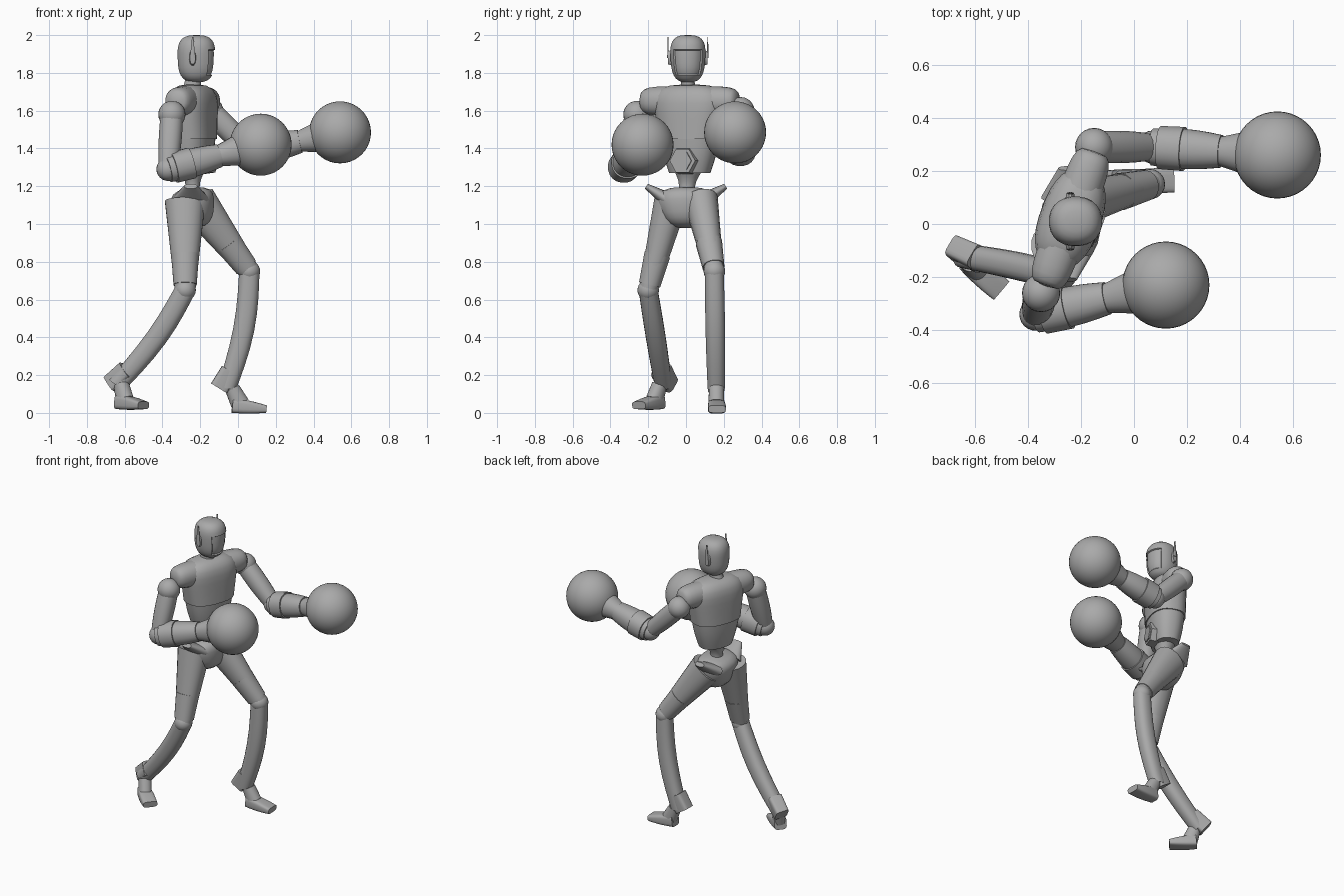
import bpy, bmesh, math
from mathutils import Vector

cube = bpy.data.objects.get("Cube")
if cube:
    bpy.data.objects.remove(cube)

COLOUR = (0.4, 0.4, 0.4, 1)
grey = bpy.data.materials.new("plain_grey")
grey.use_nodes = True
grey.diffuse_color = COLOUR
grey.node_tree.nodes["Principled BSDF"].inputs["Base Color"].default_value = COLOUR

ACROSS, UP = Vector((0, 1, 0)), Vector((0, 0, 1))
YAW = math.radians(-20)
CHEST_SIDE = Vector((-math.sin(YAW), math.cos(YAW), 0))
CHEST_FRONT = Vector((math.cos(YAW), math.sin(YAW), 0))


def at(x, y, z=0.0):
    return Vector((x, y, z))


def oval(radius, depth=None):
    """Cross-section half sizes: sideways, then front to back."""
    return Vector((radius, radius if depth is None else depth))


def finish(name, bm):
    bmesh.ops.recalc_face_normals(bm, faces=bm.faces)
    mesh = bpy.data.meshes.new(name)
    bm.to_mesh(mesh)
    bm.free()
    mesh.materials.append(grey)
    ob = bpy.data.objects.new(name, mesh)
    bpy.context.collection.objects.link(ob)
    bpy.ops.object.select_all(action='DESELECT')
    ob.select_set(True)
    bpy.context.view_layer.objects.active = ob
    bpy.ops.object.shade_smooth_by_angle(angle=math.radians(40))


def limb_mesh(start, end, first, last, side=ACROSS, bulge=0.0, bend=None,
              closed="", cap=3, power=2.2, sides=20, steps=10):
    """Tapered tube whose section is a superellipse; closed ends are domed."""
    bm = bmesh.new()
    axis = (end - start).normalized()
    u = (side - axis * side.dot(axis)).normalized()
    v = axis.cross(u)
    loops = []
    for step in range(steps + 1):
        s = -math.cos(math.pi * step / steps)
        t = (1 + s) / 2
        arc = math.sin(math.pi * t)
        size = first.lerp(last, t) + oval(bulge * arc)
        if closed == "both" or (closed == "top" and s > 0):
            size *= max(0.1, max(0, 1 - abs(s) ** cap) ** (1 / cap))
        centre = start.lerp(end, t)
        if bend:
            centre += bend * arc
        loop = []
        for k in range(sides):
            angle = math.tau * (k + 0.5) / sides
            c, d = (math.copysign(abs(w) ** (2 / power), w) for w in (math.cos(angle), math.sin(angle)))
            loop.append(bm.verts.new(centre + u * c * size.x + v * d * size.y))
        loops.append(loop)
    for low, high in zip(loops, loops[1:]):
        for k in range(sides):
            n = (k + 1) % sides
            bm.faces.new((low[k], low[n], high[n], high[k]))
    bm.faces.new(loops[0][::-1])
    bm.faces.new(loops[-1])
    return bm


def limb(name, *args, **options):
    finish(name, limb_mesh(*args, **options))


def ball(name, centre, radius, segments=24):
    bm = bmesh.new()
    bmesh.ops.create_uvsphere(bm, u_segments=segments, v_segments=segments // 2, radius=radius)
    bmesh.ops.translate(bm, verts=bm.verts, vec=centre)
    finish(name, bm)


# Head with a sunken visor
crown, chin = at(-0.22, 0.01, 2), at(-0.22, 0.01, 1.75)
head = limb_mesh(chin, crown, oval(0.085, 0.095), oval(0.1, 0.105), closed="both", sides=24, steps=16)
bmesh.ops.recalc_face_normals(head, faces=head.faces)
head.normal_update()
visor = [f for f in head.faces if f.normal.x > 0.5 and 1.79 < f.calc_center_median().z < 1.93]
bmesh.ops.inset_region(head, faces=visor, thickness=0.004, depth=-0.008)
finish("head", head)

# Ear pods with upright antennae
for label, sign in (("left", 1), ("right", -1)):
    ear = at(-0.24, 0.01 + sign * 0.08, 1.88)
    rim = ear + ACROSS * sign * 0.025
    limb(label + "_ear", ear, rim, oval(0.045, 0.02), oval(0.035, 0.015), side=UP, sides=12)
    limb(label + "_antenna", rim, rim + UP * 0.11, oval(0.005, 0.015), oval(0.002, 0.004), sides=8)

# Neck and turned torso
torso = at(-0.24, 0.02)


def level(z):
    return torso + UP * z


limb("neck", at(-0.25, 0.01, 1.68), at(-0.23, 0.01, 1.8), oval(0.05, 0.06), oval(0.04, 0.045), bulge=-0.008)
limb("chest", level(1.45), level(1.74), oval(0.165, 0.115), oval(0.21, 0.115),
     side=CHEST_SIDE, closed="top", power=2.5, sides=28)
limb("abdomen", level(1.27), level(1.45), oval(0.11, 0.078), oval(0.158, 0.108),
     side=CHEST_SIDE, bulge=0.005, power=2.4, sides=28)
reach = CHEST_SIDE * 0.27
limb("shoulder_yoke", level(1.65) - reach, level(1.65) + reach, oval(0.08), oval(0.08),
     side=UP, closed="both", cap=5, steps=16)
belly = level(1.335) + CHEST_FRONT * 0.06
for name, size, depth in (("belly_frame", 0.08, 0.055), ("belly_hexagon", 0.058, 0.062)):
    limb(name, belly, belly + CHEST_FRONT * depth, oval(size), oval(size * 0.9),
         side=UP, power=2, sides=6, steps=1)
limb("waist", at(-0.24, 0, 1.1), at(-0.24, 0.01, 1.29), oval(0.07), oval(0.08, 0.07), bulge=-0.033)

# Pelvis with flared hip wings
limb("pelvis", at(-0.22, 0, 0.98), at(-0.25, 0, 1.19), oval(0.11, 0.09), oval(0.18, 0.13), closed="both")
for label, sign in (("left", 1), ("right", -1)):
    limb(label + "_hip_wing", at(-0.25, sign * 0.1, 1.13), at(-0.25, sign * 0.21, 1.2),
         oval(0.04, 0.1), oval(0.015, 0.035), side=UP)


# Leg: thigh, flared guard, knee ball, bowed shin with calf flare, foot
def leg(label, hip, knee, ankle, heel, toe):
    along = (toe - heel).normalized()
    over = UP.cross(along)
    limb(label + "_thigh", hip, knee, oval(0.09, 0.108), oval(0.05, 0.055))
    limb(label + "_knee_guard", hip.lerp(knee, 0.6), hip.lerp(knee, 0.94), oval(0.07, 0.074), oval(0.058, 0.062))
    ball(label + "_knee", knee, 0.057)
    limb(label + "_shin", knee, ankle, oval(0.05, 0.055), oval(0.046, 0.05),
         bulge=0.004, bend=at(0.03, 0), power=2.4)
    limb(label + "_calf_flare", knee.lerp(ankle, 0.85), ankle - along * 0.04,
         oval(0.047, 0.05), oval(0.044, 0.05), side=over, power=5)
    instep = heel + along * 0.04
    limb(label + "_ankle", ankle + along * 0.03, instep + UP * 0.05, oval(0.04), oval(0.042, 0.05), side=over)
    limb(label + "_foot", heel + UP * 0.04, toe + UP * 0.02, oval(0.04, 0.04), oval(0.046, 0.02),
         side=over, bulge=0.004, power=4)


leg("right", hip=at(-0.28, -0.08, 1.12), knee=at(-0.28, -0.2, 0.65), ankle=at(-0.64, -0.12, 0.15),
    heel=at(-0.63, -0.14, 0.02), toe=at(-0.5, -0.25, 0.02))
leg("left", hip=at(-0.22, 0.08, 1.12), knee=at(0.06, 0.15, 0.75), ankle=at(-0.06, 0.16, 0.13),
    heel=at(-0.03, 0.16), toe=at(0.15, 0.165))


# Arm: shoulder ball, upper arm, elbow, forearm shell and plate, cuff, round glove
def arm(label, shoulder, elbow, glove):
    ball(label + "_shoulder", shoulder, 0.072)
    limb(label + "_upper_arm", shoulder, elbow, oval(0.06), oval(0.05), bulge=0.006)
    ball(label + "_elbow", elbow, 0.062)
    fore = [elbow.lerp(glove, k) for k in (0, 0.06, 0.25, 0.55, 0.75)]
    limb(label + "_forearm", fore[0], fore[3], oval(0.07), oval(0.062), side=UP, bulge=0.01)
    limb(label + "_forearm_plate", fore[1], fore[2], oval(0.082), oval(0.084), side=UP)
    limb(label + "_cuff", fore[3], fore[4], oval(0.056), oval(0.082), side=UP)
    ball(label + "_glove", glove, 0.164, segments=40)


arm("right", shoulder=at(-0.35, -0.26, 1.58), elbow=at(-0.37, -0.34, 1.29), glove=at(0.12, -0.23, 1.42))
arm("left", shoulder=at(-0.15, 0.29, 1.6), elbow=at(0.07, 0.29, 1.38), glove=at(0.54, 0.26, 1.485))
